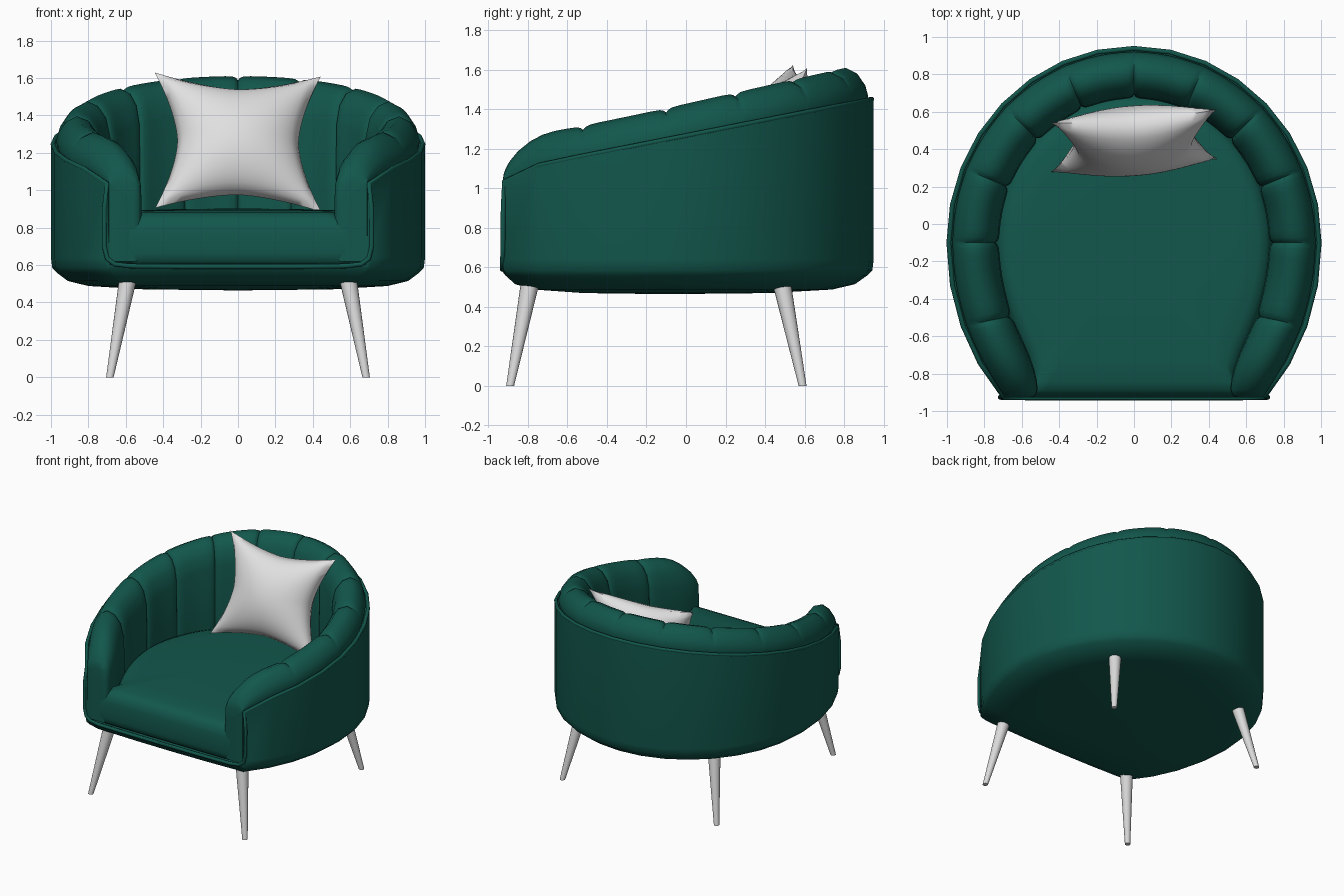
import bpy, math
from mathutils import Vector, Matrix

cube = bpy.data.objects.get("Cube")
if cube:
    bpy.data.objects.remove(cube, do_unlink=True)


def material(name, rgb):
    m = bpy.data.materials.new(name)
    m.use_nodes = True
    m.diffuse_color = (*rgb, 1)
    m.node_tree.nodes["Principled BSDF"].inputs["Base Color"].default_value = (*rgb, 1)
    return m


green = material("green velvet", (0.006, 0.095, 0.072))
white = material("white cushion fabric", (0.75, 0.75, 0.75))
grey = material("pale leg finish", (0.7, 0.7, 0.7))


def add_mesh(name, verts, faces, mat, angle=45):
    me = bpy.data.meshes.new(name)
    me.from_pydata(verts, [], faces)
    me.materials.append(mat)
    ob = bpy.data.objects.new(name, me)
    bpy.context.collection.objects.link(ob)
    bpy.ops.object.select_all(action='DESELECT')
    ob.select_set(True)
    bpy.context.view_layer.objects.active = ob
    bpy.ops.object.mode_set(mode='EDIT')
    bpy.ops.mesh.select_all(action='SELECT')
    bpy.ops.mesh.remove_doubles(threshold=0.0005)
    bpy.ops.mesh.normals_make_consistent(inside=False)
    bpy.ops.object.mode_set(mode='OBJECT')
    bpy.ops.object.shade_smooth_by_angle(angle=math.radians(angle))
    return ob


def loft(name, rings, mat, angle=45):
    """Skin a list of equal closed rings and cap both ends."""
    n = len(rings[0])
    verts = [v for r in rings for v in r]
    faces = [(i * n + j, i * n + (j + 1) % n, (i + 1) * n + (j + 1) % n, (i + 1) * n + j)
             for i in range(len(rings) - 1) for j in range(n)]
    faces += [tuple(range(n)), tuple(range(len(verts) - n, len(verts)))]
    return add_mesh(name, verts, faces, mat, angle)


# Plan of the chair: an egg-shaped horseshoe, open at the front
CY = -0.1
START, END, PADS = -45, 225, 12


def front_side(t):
    """Degrees past the side toward the arm fronts, the same on both sides."""
    return max(0, -t, t - 180)


def end_round(t):
    return min(1, max(0, (front_side(t) - 30) / 15))


def plan(t, d):
    """Point at angle t on the outline, moved inward by d."""
    a = math.radians(t)
    s, c = math.sin(a), math.cos(a)
    p = Vector((c, CY + s * (1.05 if s > 0 else 1.17)))
    w = 1 - front_side(t) / 45
    return p + Vector((-c, -s * w)).normalized() * d


def rim(t):
    return 1.27 + 0.195 * plan(t, 0).y - 0.05 * end_round(t) ** 2


def pad_depth(t):
    return 0.15 + 0.13 * math.sqrt(1 - end_round(t) ** 2)


def scaled(p, s, z):
    return (p[0] * s, CY + (p[1] - CY) * s, z)


# Outer shell with rounded underside
angles = [START + 11.25 * i for i in range(25)]
columns = [(plan(t, 0), rim(t)) for t in angles]
columns += [(Vector((x, -0.94 + 0.03 * x * x)), 0.605) for x in (-0.69, -0.35, 0, 0.35, 0.69)]
shell = [[scaled(p, s, z) for p, h in columns]
         for s, z in ((0.05, 0.465), (0.5, 0.47), (0.8, 0.488), (0.91, 0.515), (0.97, 0.56))]
shell.append([scaled(p, 0.993, 0.585) for p, h in columns])
shell.append([scaled(p, 1, min(0.64, h - 0.01)) for p, h in columns])
shell.append([scaled(p, 1, h - 0.005) for p, h in columns])
shell.append([scaled(p, 0.985, h) for p, h in columns])
shell.append([scaled(p, 0.94, h - 0.02) for p, h in columns])
shell.append([scaled(p, 0.93, 0.57) for p, h in columns])
loft("outer_shell", shell, green, 50)

# Channelled inner padding: one long strip pinched at every seam
PROFILE = [(0.12, 0), (0.11, 0.1), (0.16, 0.45), (0.3, 0.82), (0.5, 1),
           (0.72, 0.84), (0.89, 0.42), (0.98, -0.3)]
steps = (0, 0.03, 0.08, 0.2, 0.35, 0.5, 0.65, 0.8, 0.92, 0.97)
pitch = (END - START) / PADS
pad_angles = {START + pitch * (i + f) for i in range(PADS) for f in steps} | {END}
for u in (0.85, 0.9, 0.95, 0.98):
    pad_angles |= {-30 - 15 * u, 210 + 15 * u}
pads = []
for t in sorted(pad_angles):
    f = ((t - START) / pitch) % 1
    at_end = t < START + pitch / 2 or t > END - pitch / 2
    pinch = 0 if at_end else 0.022 * abs(2 * f - 1) ** 12
    if at_end and 0.25 < f < 0.75:
        pinch = 0
    if at_end is False and front_side(t) > 33:
        pinch = 0
    depth = pad_depth(t) - pinch
    h = rim(t)
    bulge = 0.155 * math.sqrt(1 - end_round(t) ** 2) - pinch
    ring = []
    for k, lift in PROFILE:
        p = plan(t, depth * k)
        ring.append((p.x, p.y, h + bulge * lift))
    for k, z in ((1, 0.95), (1, 0.7), (0.96, 0.62), (0.12, 0.62)):
        p = plan(t, depth * k)
        ring.append((p.x, p.y, z))
    pads.append(ring)
loft("channel_padding", pads, green, 50)

# Seat cushion filling the horseshoe
outline = [plan(START + 5.625 * i, pad_depth(START + 5.625 * i) - 0.02) for i in range(49)]
outline += [Vector((x, -0.928)) for x in (-0.5, -0.25, 0, 0.25, 0.5)]
seat = [[scaled(p, s, z) for p in outline]
        for s, z in ((0.96, 0.6), (0.99, 0.62), (1, 0.66), (1, 0.79), (0.985, 0.835),
                     (0.955, 0.866), (0.9, 0.883), (0.75, 0.892), (0.4, 0.9), (0.05, 0.902))]
loft("seat_cushion", seat, green, 60)


# Piping along the rim, down the arm fronts and across the front
def piping(name, pts, radius, mat):
    cu = bpy.data.curves.new(name, 'CURVE')
    cu.dimensions = '3D'
    cu.bevel_depth = radius
    cu.bevel_resolution = 2
    sp = cu.splines.new('POLY')
    sp.points.add(len(pts) - 1)
    for q, p in zip(sp.points, pts):
        q.co = (*p, 1)
    sp.use_cyclic_u = True
    sp.use_smooth = True
    cu.materials.append(mat)
    ob = bpy.data.objects.new(name, cu)
    bpy.context.collection.objects.link(ob)


drop = [(0.715, -0.925, 0.9), (0.715, -0.927, 0.7), (0.7, -0.928, 0.635),
        (0.66, -0.928, 0.605), (0.58, -0.93, 0.595), (0.3, -0.93, 0.592)]
path = [scaled(p, 0.99, h - 0.005) for p, h in columns[:25]]
path += [(-x, y, z) for x, y, z in drop] + drop[::-1]
piping("edge_piping", path, 0.013, green)

# Tapered splayed legs
for side, x in (("left", 1), ("right", -1)):
    for end, top_y, foot_y in (("front", -0.79, -0.89), ("back", 0.485, 0.59)):
        rings = []
        for cx, cy, z, r in ((0.685, foot_y, 0, 0.02), (0.59, top_y, 0.515, 0.047)):
            rings.append([(x * (cx + r * math.cos(math.tau * i / 16)),
                           cy + r * math.sin(math.tau * i / 16), z) for i in range(16)])
        loft(f"{end}_{side}_leg", rings, grey)

# Scatter pillow: a pinched star-cornered square, leaning on the back
N = 28
place = (Matrix.Translation((0, 0.445, 1.257)) @ Matrix.Rotation(math.radians(5), 4, 'Z')
         @ Matrix.Rotation(math.radians(-20), 4, 'X') @ Matrix.Rotation(math.radians(1.5), 4, 'Y'))
verts, faces = [], []
for face in (-1, 1):
    base = len(verts)
    for i in range(N + 1):
        for j in range(N + 1):
            u, v = 2 * i / N - 1, 2 * j / N - 1
            x = 0.445 * u * (1 - 0.27 * (1 - abs(v) ** 1.6))
            z = 0.385 * v * (1 - 0.22 * (1 - abs(u) ** 1.6))
            y = face * 0.17 * ((1 - u * u) * (1 - v * v)) ** 0.55
            verts.append(place @ Vector((x, y, z)))
    for i in range(N):
        for j in range(N):
            a = base + i * (N + 1) + j
            faces.append((a, a + 1, a + N + 2, a + N + 1))
add_mesh("scatter_pillow", verts, faces, white, 60)
